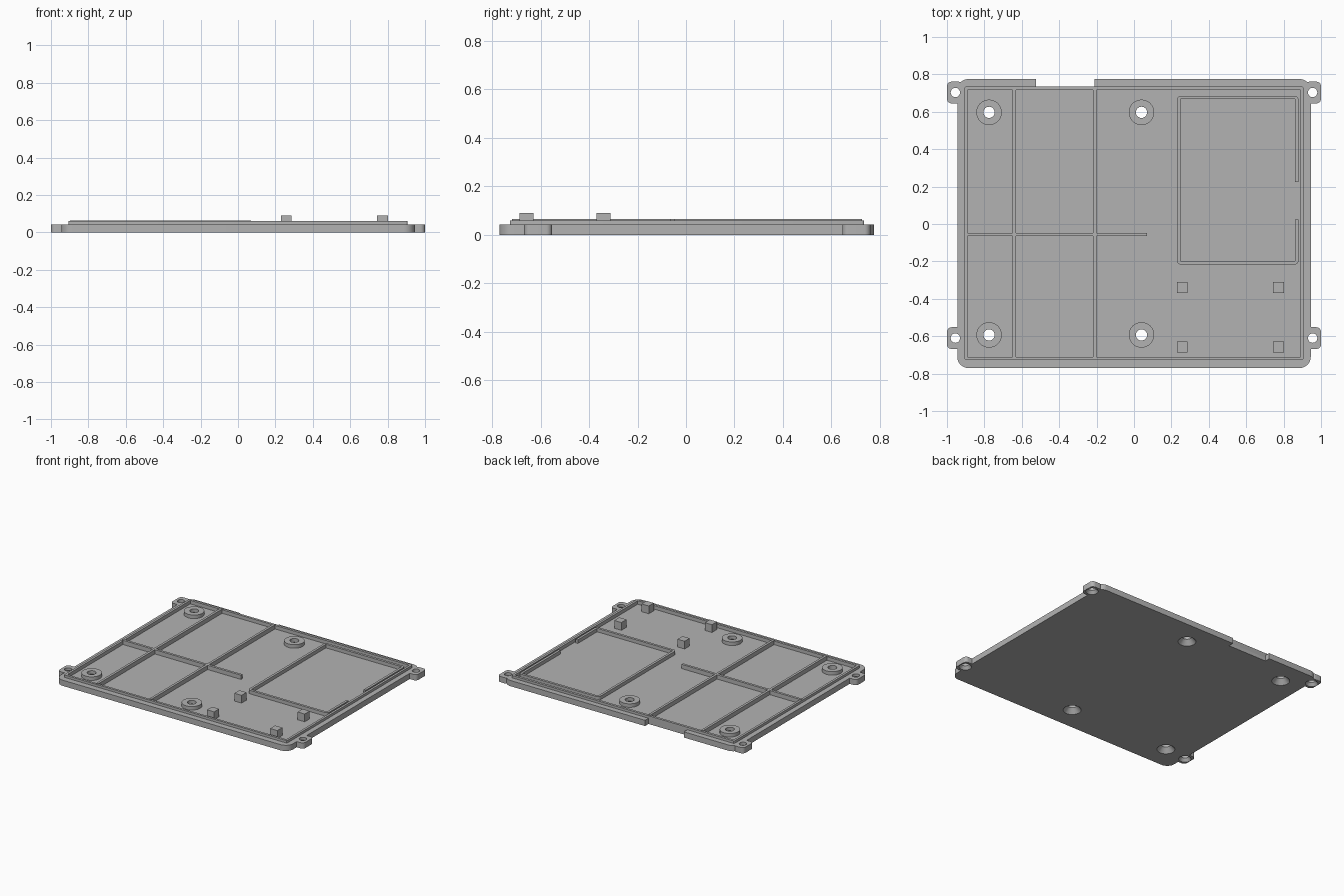
import bpy, bmesh, math
from mathutils import Matrix, Vector

if "Cube" in bpy.data.objects:
    bpy.data.objects.remove(bpy.data.objects["Cube"], do_unlink=True)

grey = bpy.data.materials.new("plain grey")
grey.use_nodes = True
COLOUR = (0.45, 0.45, 0.45, 1)
grey.diffuse_color = COLOUR
grey.node_tree.nodes["Principled BSDF"].inputs["Base Color"].default_value = COLOUR

FLOOR, STEP, LIP, RIB = 0.034, 0.042, 0.06, 0.065
WALL = 0.018


def make(name, bm):
    bmesh.ops.recalc_face_normals(bm, faces=bm.faces)
    mesh = bpy.data.meshes.new(name)
    bm.to_mesh(mesh)
    bm.free()
    mesh.materials.append(grey)
    ob = bpy.data.objects.new(name, mesh)
    bpy.context.collection.objects.link(ob)
    return ob


def slab(name, x0, x1, y0, y1, z0, z1, r=0.0, steps=8):
    """Upright block with optionally rounded vertical corners."""
    bm = bmesh.new()
    pts = []
    corners = [(x1 - r, y1 - r), (x0 + r, y1 - r), (x0 + r, y0 + r), (x1 - r, y0 + r)]
    for i, (cx, cy) in enumerate(corners):
        for k in range(steps + 1 if r else 1):
            a = math.pi / 2 * (i + k / steps)
            pts.append((cx + r * math.cos(a), cy + r * math.sin(a), z0))
    face = bm.faces.new([bm.verts.new(p) for p in pts])
    new = bmesh.ops.extrude_face_region(bm, geom=[face])["geom"]
    bmesh.ops.translate(bm, vec=(0, 0, z1 - z0),
                        verts=[v for v in new if isinstance(v, bmesh.types.BMVert)])
    return make(name, bm)


def cone(name, x, y, z0, z1, r0, r1):
    bm = bmesh.new()
    bmesh.ops.create_cone(bm, cap_ends=True, segments=40, radius1=r0, radius2=r1,
                          depth=z1 - z0,
                          matrix=Matrix.Translation(Vector((x, y, (z0 + z1) / 2))))
    return make(name, bm)


def combine(ob, tool, operation="DIFFERENCE"):
    """Apply one boolean and discard the tool."""
    mod = ob.modifiers.new("cut", "BOOLEAN")
    mod.operation, mod.object, mod.solver = operation, tool, "EXACT"
    deps = bpy.context.evaluated_depsgraph_get()
    deps.update()
    mesh = bpy.data.meshes.new_from_object(ob.evaluated_get(deps))
    ob.modifiers.clear()
    ob.data = mesh
    bpy.data.objects.remove(tool, do_unlink=True)


def drill(ob, x, y, r, sink, depth):
    """Through hole with a countersink from below."""
    combine(ob, cone("drill", x, y, -0.05, 0.2, r, r))
    slope = (sink - r) / depth
    combine(ob, cone("sink", x, y, -0.01, depth, sink + slope * 0.01, r))


# Base plate with a recessed floor and four screw ears
plate = slab("base_plate", -0.945, 0.945, -0.77, 0.775, 0, STEP, 0.06)
combine(plate, slab("pocket", -0.9, 0.9, -0.718, 0.725, FLOOR, 0.2))
ears = [(s * 0.955, y) for s in (-1, 1) for y in (0.703, -0.61)]
for x, y in ears:
    inner, outer = math.copysign(0.915, x), math.copysign(1.0, x)
    ear = slab("ear", min(inner, outer), max(inner, outer), y - 0.058, y + 0.058,
               0, STEP, 0.025)
    combine(plate, ear, "UNION")

# Gap in the back edge
combine(plate, slab("gap", -0.525, -0.21, 0.735, 0.9, -0.1, 0.2))
for x, y in ears:
    drill(plate, x, y, 0.025, 0.042, 0.022)

# Raised lip around the floor
lip = slab("inner_lip", -0.907, 0.907, -0.727, 0.735, FLOOR - 0.01, LIP, 0.01, 3)
combine(lip, slab("hollow", -0.89, 0.89, -0.71, 0.717, -0.1, 0.2))

# Screw bosses
bosses = []
for x in (-0.775, 0.04):
    for y in (0.597, -0.593):
        drill(plate, x, y, 0.03, 0.06, 0.035)
        boss = cone("screw_boss", x, y, 0.012, LIP, 0.068, 0.068)
        drill(boss, x, y, 0.03, 0.06, 0.035)
        bosses.append(boss)

# Stiffening ribs
for x in (-0.64, -0.21):
    slab("long_rib", x - WALL / 2, x + WALL / 2, -0.718, 0.725, FLOOR - 0.01, RIB)
slab("cross_rib", -0.898, 0.07, -0.065, -0.047, FLOOR - 0.01, RIB)

# Open frame with a gap in its right wall
frame = slab("part_frame", 0.23, 0.88, -0.217, 0.685, FLOOR - 0.01, LIP, 0.022, 5)
combine(frame, slab("hollow", 0.23 + WALL, 0.88 - WALL, -0.217 + WALL, 0.685 - WALL, -0.1, 0.2))
combine(frame, slab("gap", 0.8, 1.0, 0.025, 0.225, -0.1, 0.2))

# Square pegs
for x in (0.258, 0.772):
    for y in (-0.34, -0.658):
        slab("square_peg", x - 0.029, x + 0.029, y - 0.029, y + 0.029, FLOOR - 0.01, 0.091)

# Smooth the round walls, keep edges sharp
bpy.ops.object.select_all(action="DESELECT")
for ob in [plate, lip, frame] + bosses:
    ob.select_set(True)
bpy.context.view_layer.objects.active = plate
bpy.ops.object.shade_smooth_by_angle(angle=math.radians(30))
